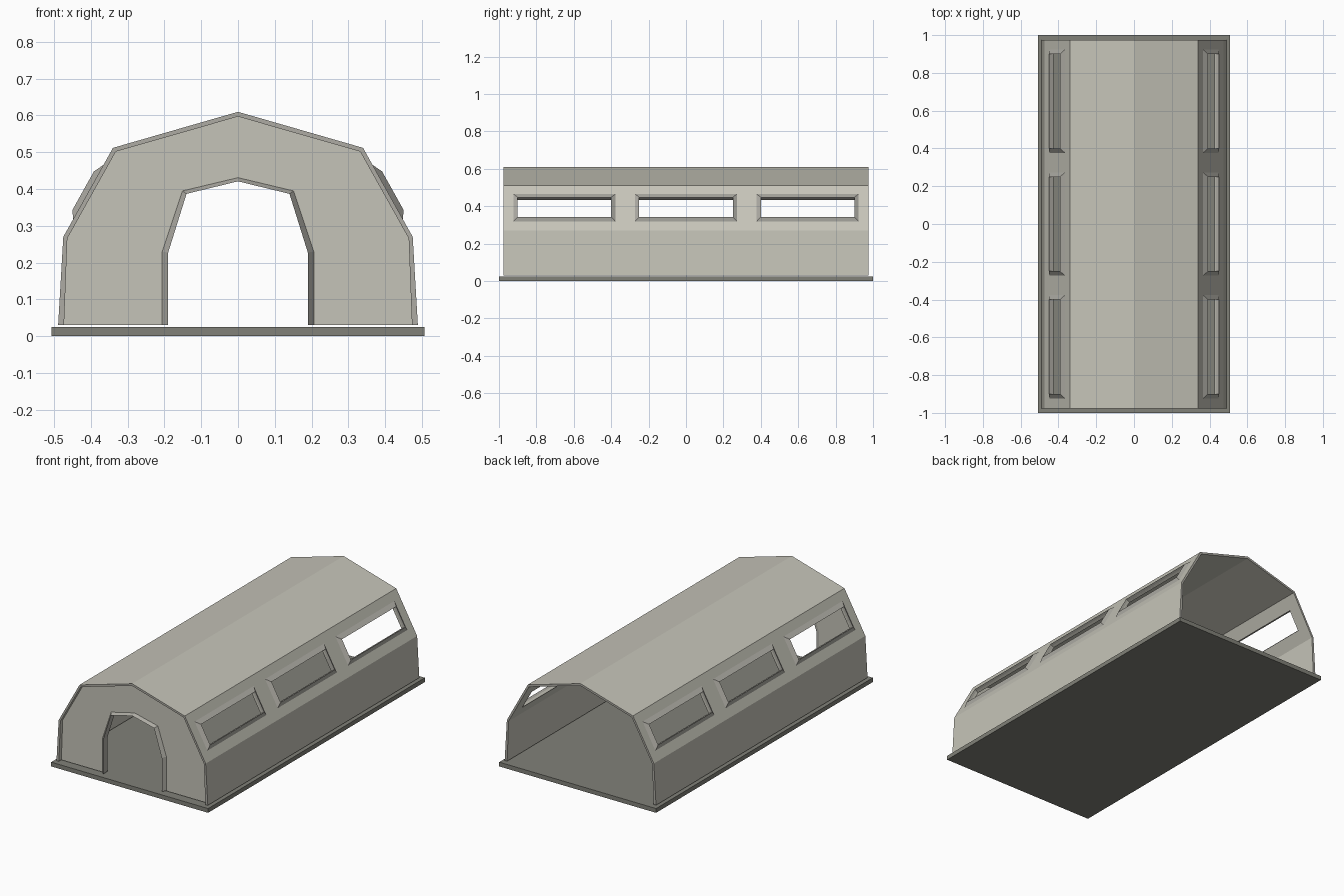
import bpy, bmesh
from mathutils import Vector

if "Cube" in bpy.data.objects:
    bpy.data.objects.remove(bpy.data.objects["Cube"])


def colour(name, rgb):
    mat = bpy.data.materials.new(name)
    mat.diffuse_color = (*rgb, 1)
    mat.use_nodes = True
    mat.node_tree.nodes["Principled BSDF"].inputs["Base Color"].default_value = mat.diffuse_color
    return mat


CANVAS = colour("canvas", (0.56, 0.55, 0.48))
TRIM = colour("trim", (0.42, 0.41, 0.37))
SLAB = colour("slab", (0.22, 0.22, 0.19))


def new_object(name, bm, *mats):
    bmesh.ops.recalc_face_normals(bm, faces=bm.faces[:])
    mesh = bpy.data.meshes.new(name)
    bm.to_mesh(mesh)
    bm.free()
    for mat in mats:
        mesh.materials.append(mat)
    obj = bpy.data.objects.new(name, mesh)
    bpy.context.collection.objects.link(obj)
    return obj


def add_ring(bm, loops, closed):
    """Skin a ring of point loops; open loops get end caps."""
    rows = [[bm.verts.new(p) for p in loop] for loop in loops]
    n = len(rows[0])
    for a, b in zip(rows, rows[1:] + rows[:1]):
        for i in range(n if closed else n - 1):
            j = (i + 1) % n
            bm.faces.new((a[i], a[j], b[j], b[i]))
    if not closed:
        bm.faces.new([r[0] for r in rows])
        bm.faces.new([r[-1] for r in reversed(rows)])


def arch(half, y):
    """Mirror a half profile (floor to ridge) into an arch at depth y."""
    return [(x, y, z) for x, z in half] + [(-x, y, z) for x, z in half[-2::-1]]


OUTER = [(0.489, 0.03), (0.475, 0.27), (0.34, 0.512), (0, 0.61)]
INNER = [(0.473, 0.03), (0.464, 0.266), (0.332, 0.502), (0, 0.597)]
DOOR_OUT = [(0.206, 0.03), (0.206, 0.23), (0.151, 0.395), (0, 0.431)]
DOOR_IN = [(0.19, 0.03), (0.19, 0.227), (0.14, 0.387), (0, 0.421)]

# Floor slab
bm = bmesh.new()
bmesh.ops.create_cube(bm, size=1)
bmesh.ops.scale(bm, vec=(1.014, 2, 0.025), verts=bm.verts)
bmesh.ops.translate(bm, vec=(0, 0, 0.0125), verts=bm.verts)
new_object("floor_slab", bm, SLAB)

# Arched shell, open at the back
bm = bmesh.new()
add_ring(bm, [arch(OUTER, -0.977), arch(OUTER, 0.975),
              arch(INNER, 0.975), arch(INNER, -0.977)], False)
shell = new_object("arched_shell", bm, CANVAS, TRIM)
for face in shell.data.polygons:  # trim colour on the end rims
    if abs(face.normal.y) > 0.9:
        face.material_index = 1

# Recessed front wall
bm = bmesh.new()
add_ring(bm, [arch(INNER, -0.955), arch(DOOR_OUT, -0.955),
              arch(DOOR_OUT, -0.935), arch(INNER, -0.935)], False)
new_object("front_wall", bm, CANVAS)

# Raised door surround
bm = bmesh.new()
add_ring(bm, [arch(DOOR_OUT, -0.955), arch(DOOR_IN, -0.975),
              arch(DOOR_IN, -0.935), arch(DOOR_OUT, -0.935)], False)
new_object("door_surround", bm, TRIM)

# Windows lie on the sloped upper side panel
foot, head = (Vector((x, 0, z)) for x, z in OUTER[1:3])
up = (head - foot).normalized()
normal = Vector((up.z, 0, -up.x))


def window_loop(cy, half, s0, s1, lift, side):
    pts = []
    for dy, s in ((-half, s0), (half, s0), (half, s1), (-half, s1)):
        p = foot + up * s + normal * lift
        pts.append((side * p.x, cy + dy, p.z))
    return pts


frames, cutters = bmesh.new(), bmesh.new()
for side in (1, -1):
    for cy in (-0.65, 0, 0.65):
        rim = (cy, 0.25, 0.076, 0.196)
        base = (cy, 0.273, 0.055, 0.224)
        add_ring(frames, [window_loop(*base, 0, side), window_loop(*rim, 0.014, side),
                          window_loop(*rim, -0.014, side)], True)
        a = [cutters.verts.new(p) for p in window_loop(*rim, 0.05, side)]
        b = [cutters.verts.new(p) for p in window_loop(*rim, -0.05, side)]
        cutters.faces.new(a)
        cutters.faces.new(b[::-1])
        for i in range(4):
            j = (i + 1) % 4
            cutters.faces.new((a[i], a[j], b[j], b[i]))
new_object("window_frames", frames, TRIM)

# Cut the window openings through the shell
cutter = new_object("window_cutter", cutters, CANVAS)
cutter.hide_render = True
mod = shell.modifiers.new("windows", 'BOOLEAN')
mod.operation = 'DIFFERENCE'
mod.solver = 'EXACT'
mod.object = cutter
bpy.context.view_layer.objects.active = shell
bpy.ops.object.modifier_apply(modifier=mod.name)
bpy.data.objects.remove(cutter)
